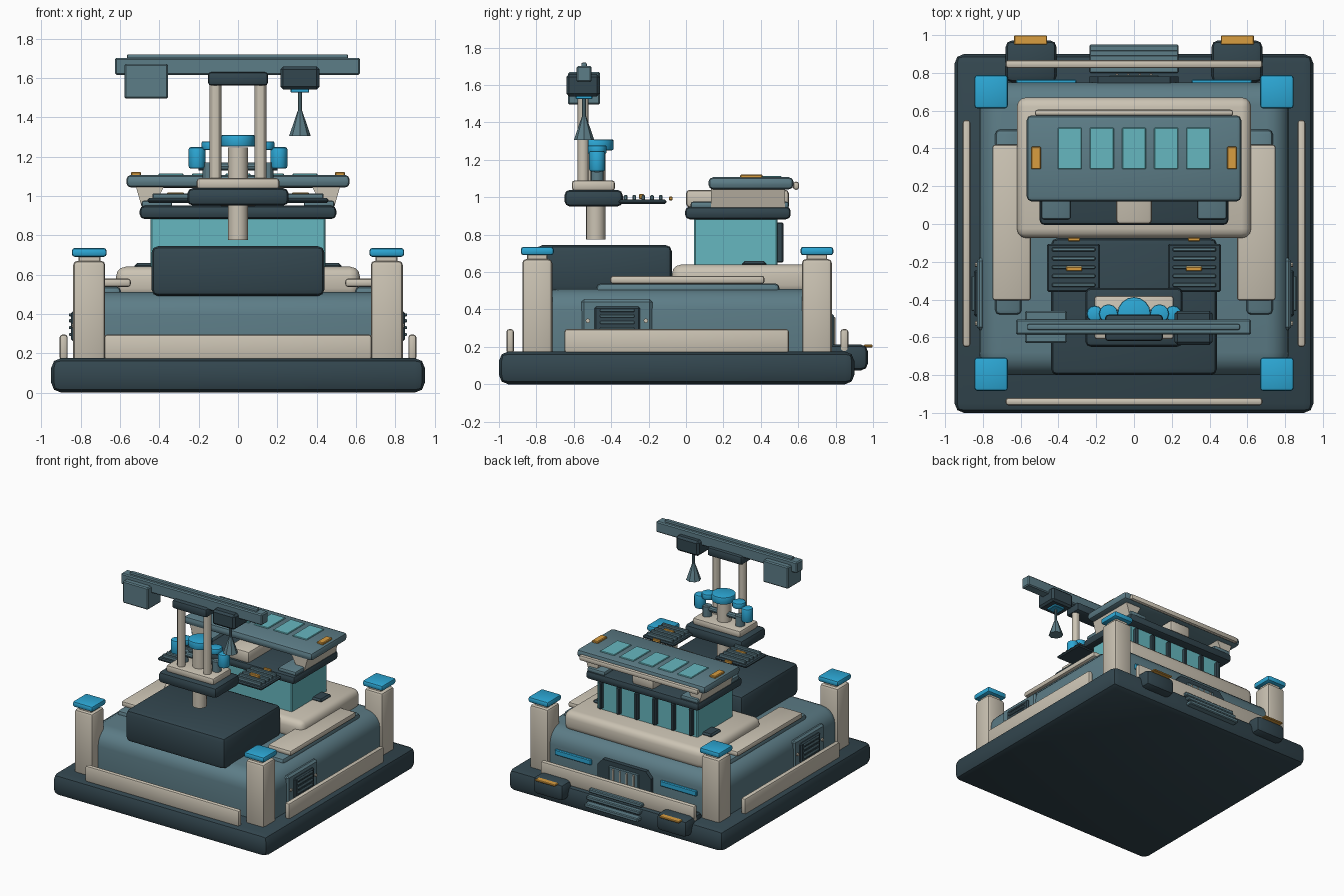
import bpy, bmesh, math
from mathutils import Matrix

if "Cube" in bpy.data.objects:
    bpy.data.objects.remove(bpy.data.objects["Cube"])


def mat(name, rgb):
    m = bpy.data.materials.new(name)
    m.diffuse_color = [(c / 255) ** 2.2 for c in rgb] + [1]
    m.use_nodes = True
    m.node_tree.nodes["Principled BSDF"].inputs["Base Color"].default_value = m.diffuse_color
    return m


DARK = mat("dark_slate", (54, 72, 80))
SLATE = mat("slate", (93, 124, 134))
CREAM = mat("cream", (202, 194, 178))
TEAL = mat("teal_glass", (102, 182, 190))
BLUE = mat("blue", (48, 166, 212))
ORANGE = mat("orange", (216, 156, 66))


def finish(name, bm, m, bevel=0.0, segs=2):
    me = bpy.data.meshes.new(name)
    bmesh.ops.recalc_face_normals(bm, faces=bm.faces)
    if bevel:
        edges = [e for e in bm.edges if e.calc_face_angle(0) > 0.6]
        bmesh.ops.bevel(bm, geom=edges, offset=bevel, segments=segs,
                        profile=0.5, affect='EDGES', clamp_overlap=True)
    bm.to_mesh(me)
    bm.free()
    me.materials.append(m)
    ob = bpy.data.objects.new(name, me)
    bpy.context.collection.objects.link(ob)
    me.shade_smooth()
    me.set_sharp_from_angle(angle=math.radians(30))
    return ob


def box(name, x, y, z, m, bevel=0.008, segs=2, mirror=False):
    """Bevelled box from (min, max) ranges; mirror adds a copy across x."""
    for s in ((1, -1) if mirror else (1,)):
        bm = bmesh.new()
        bmesh.ops.create_cube(bm, size=1)
        size = [b - a for a, b in (x, y, z)]
        mid = [(a + b) / 2 for a, b in (x, y, z)]
        for v in bm.verts:
            v.co = [v.co[i] * size[i] + mid[i] for i in range(3)]
            v.co.x *= s
        bevel_w = min(bevel, min(size) * 0.45)
        finish(name + ("_left" if s < 0 else ""), bm, m, bevel_w, segs)


def cyl(name, c, r1, r2, h, m, sides=16, axis='Z', bevel=0.0):
    bm = bmesh.new()
    rot = {'Z': Matrix(), 'X': Matrix.Rotation(math.pi / 2, 4, 'Y')}[axis]
    bmesh.ops.create_cone(bm, cap_ends=True, segments=sides, radius1=r1, radius2=r2,
                          depth=h, matrix=Matrix.Translation(c) @ rot)
    return finish(name, bm, m, bevel)


def prism(name, profile, y, m):
    """Extrude an x-z outline along y."""
    bm = bmesh.new()
    f = bm.faces.new([bm.verts.new((px, y[0], pz)) for px, pz in profile])
    ext = bmesh.ops.extrude_face_region(bm, geom=[f])['geom']
    bmesh.ops.translate(bm, vec=(0, y[1] - y[0], 0),
                        verts=[v for v in ext if isinstance(v, bmesh.types.BMVert)])
    return finish(name, bm, m)


# Base slab and rounded hull
box("base", (-.95, .95), (-1, .9), (0, .175), DARK, .05, 2)
box("hull", (-.82, .82), (-.80, .75), (.02, .51), SLATE, .12, 5)

# Corner posts with caps
for y in (-.795, .70):
    box("corner_post", (.675, .838), (y - .08, y + .08), (.15, .67), CREAM, .022, 2, True)
    box("post_neck", (.70, .81), (y - .055, y + .055), (.66, .70), CREAM, .005, 1, True)
    box("post_cap", (.668, .845), (y - .088, y + .088), (.69, .735), BLUE, .015, 2, True)

# Low guard strips around the base
box("front_guard", (-.68, .68), (-.96, -.92), (.165, .295), CREAM, .015)
box("back_guard", (-.68, .68), (.825, .868), (.165, .295), CREAM, .015)
box("side_guard", (.866, .907), (-.65, .55), (.165, .295), CREAM, .015, 2, True)

# Shoulder panels and upper deck
box("shoulder_pad", (.595, .735), (-.48, .50), (.48, .54), SLATE, .025, 2, True)
box("shoulder_panel", (.545, .75), (-.405, .42), (.537, .58), CREAM, .015, 2, True)
box("upper_deck", (-.62, .62), (-.075, .67), (.48, .64), CREAM, .05, 3)
box("front_block", (-.44, .44), (-.80, -.075), (.49, .745), DARK, .035, 2)

# Cabin with back mullions and side sills
box("cabin_glass", (-.445, .445), (.043, .49), (.62, .90), TEAL, .008, 1)
for x in (-.40, -.24, -.08, .08, .24, .40):
    box("cabin_mullion", (x - .014, x + .014), (.48, .52), (.65, .865), DARK, .006, 1)
box("cabin_sill", (.43, .525), (.30, .43), (.63, .658), DARK, .012, 1, True)
box("cabin_ring", (-.5, .5), (-.005, .56), (.882, .95), DARK, .025)

# Roof supports and roof
box("roof_rail", (.335, .49), (.025, .55), (.94, .976), SLATE, .012, 2, True)
box("roof_beam", (-.095, .095), (0, .55), (.945, 1.04), CREAM, .02)
for s in (1, -1):
    prism("roof_bracket", [(s * .43, .945), (s * .375, 1.05), (s * .52, 1.05), (s * .49, .945)],
          (.135, .53), CREAM)
box("roof", (-.568, .568), (.12, .575), (1.042, 1.107), SLATE, .025)
box("roof_back_rail", (-.525, .525), (.572, .605), (1.04, 1.083), CREAM, .014)
for i in range(5):
    x = (i - 2) * .17
    box("skylight", (x - .063, x + .063), (.29, .51), (1.09, 1.114), TEAL, .004, 1)
box("roof_marker", (.493, .545), (.29, .41), (1.09, 1.122), ORANGE, .005, 1, True)

# Back door, light strips, steps and bumpers
prism("door_frame", [(-.235, .15), (-.235, .36), (-.19, .41), (.19, .41), (.235, .36), (.235, .15)],
      (.72, .78), DARK)
box("door_panel", (-.13, .13), (.76, .79), (.17, .375), SLATE, .006, 1)
for x in (-.09, -.03, .03, .09):
    box("door_bar", (x - .007, x + .007), (.78, .798), (.19, .36), CREAM, .003, 1)
box("light_strip", (.305, .625), (.735, .765), (.32, .365), BLUE, .006, 1, True)
for i in range(3):
    box("step", (-.235, .235), (.80, .895 + i * .027), (.175 - i * .048, .205 - i * .048), SLATE, .006, 1)
box("bumper", (.41, .68), (.75, .972), (.075, .212), DARK, .035, 2, True)
box("bumper_light", (.46, .635), (.95, .998), (.198, .212), ORANGE, .004, 1, True)

# Side vents
box("vent_plate", (.79, .832), (-.56, -.18), (.22, .455), SLATE, .015, 1, True)
box("vent_recess", (.80, .848), (-.49, -.245), (.26, .415), DARK, .01, 1, True)
for z in (.295, .33, .365, .395):
    box("vent_slat", (.84, .86), (-.46, -.275), (z - .008, z + .008), SLATE, .004, 1, True)
for y in (-.525, -.215):
    for s in (1, -1):
        cyl("vent_bolt", (s * .833, y, .34), .012, .012, .02, CREAM, 8, 'X')

# Mast base, column and twin posts
cyl("mast_column", (0, -.483, 1.01), .052, .052, .47, CREAM, 16)
box("mast_base", (-.258, .258), (-.65, -.338), (.95, 1.04), DARK, .03)
box("mast_plate", (-.21, .21), (-.61, -.38), (1.035, 1.09), CREAM, .015)
for x in (-.115, .115):
    cyl("mast_post", (x, -.55, 1.33), .03, .03, .50, CREAM, 12)
box("mast_head", (-.153, .153), (-.62, -.48), (1.56, 1.63), DARK, .018)

# Blue lamps on the mast
cyl("lamp_disc", (0, -.475, 1.28), .088, .088, .058, BLUE, 16, bevel=.008)
for s in (1, -1):
    cyl("lamp_stand", (s * .145, -.475, 1.125), .035, .035, .09, SLATE, 12)
    cyl("lamp_barrel", (s * .208, -.475, 1.193), .043, .043, .11, BLUE, 12, bevel=.012)
    cyl("lamp_cap", (s * .135, -.475, 1.255), .05, .05, .045, BLUE, 12, bevel=.008)
    cyl("lamp_arm", (s * .10, -.475, 1.15), .022, .022, .20, SLATE, 10, 'X')

# Louvre wings behind the mast
box("wing_plate", (.18, .46), (-.36, -.105), (.965, .988), DARK, .008, 1, True)
for i in range(5):
    y = -.135 - i * .047
    box("wing_slat", (.205, .435), (y - .01, y + .01), (.98, 1.012), SLATE, .005, 1, True)
box("wing_marker", (.275, .36), (-.25, -.225), (.99, 1.018), ORANGE, .004, 1, True)
box("wing_tip_light", (.285, .35), (-.092, -.072), (.983, 1.003), ORANGE, .004, 1, True)

# Boom with counterweight, trolley and hanging cone
box("boom", (-.625, .62), (-.585, -.505), (1.615, 1.702), SLATE, .008, 1)
box("boom_rail", (-.565, .56), (-.56, -.53), (1.695, 1.72), SLATE, .008)
box("counterweight", (-.578, -.355), (-.63, -.46), (1.495, 1.67), SLATE, .008, 1)
box("trolley", (.215, .415), (-.64, -.46), (1.54, 1.658), DARK, .015, 1)
box("trolley_light", (.268, .362), (-.59, -.50), (1.525, 1.545), BLUE, .004, 1)
cyl("hoist_cable", (.315, -.545, 1.475), .01, .01, .11, SLATE, 8)
cyl("hoist_cone", (.315, -.545, 1.368), .055, .012, .126, SLATE, 8)
